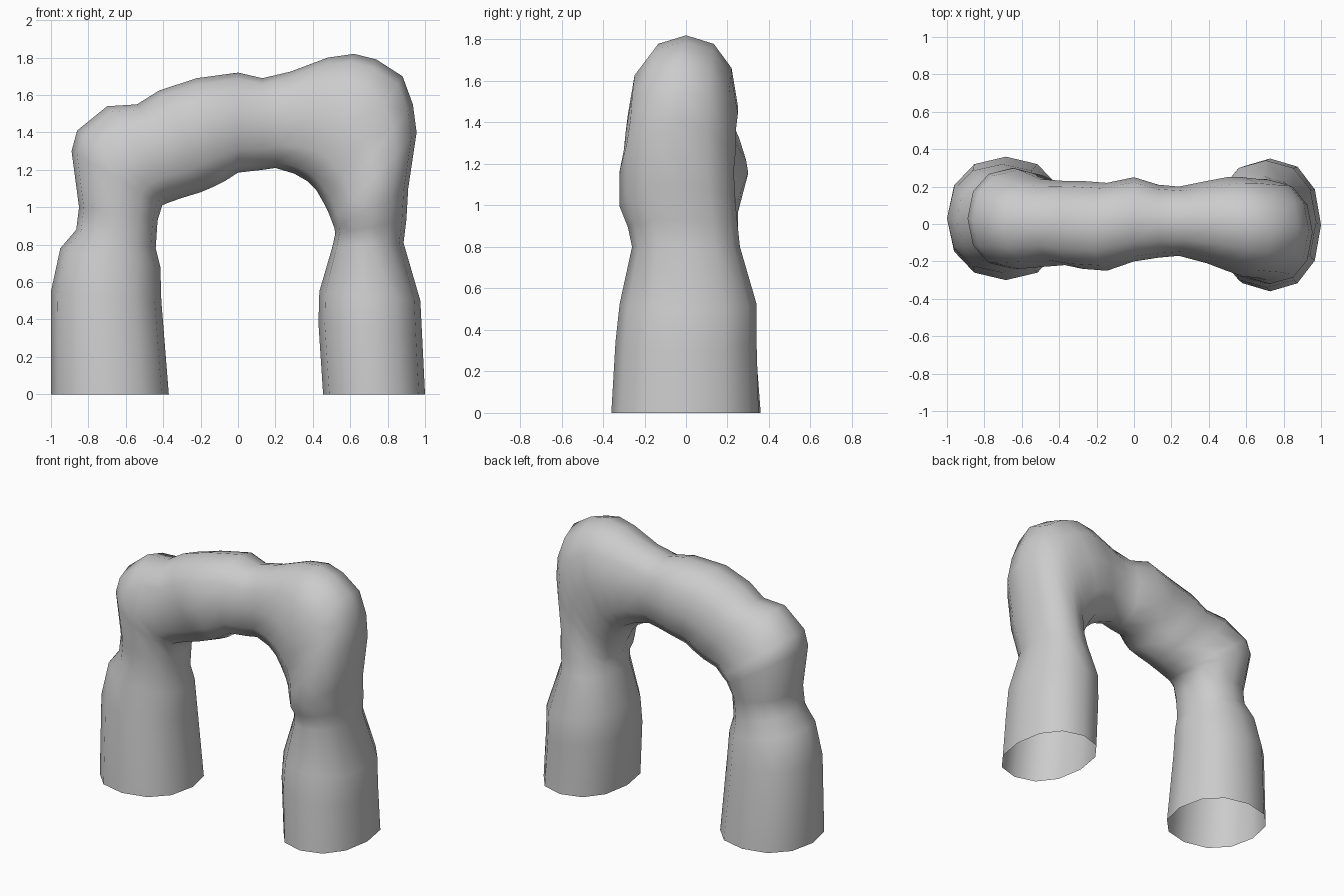
import bpy, bmesh, math
from mathutils import Vector

stone = bpy.data.materials.new("grey stone")
stone.diffuse_color = (0.6, 0.6, 0.6, 1)

SIDES = 12
# Cross-sections along the arch: outer x, outer z, inner x, inner z, front y, back y
LEFT_LEG = [
    (-1.0, 0, -.37, 0, -.30, .36), (-1.0, .55, -.41, .50, -.26, .32),
    (-.95, .78, -.415, .68, -.23, .28), (-.865, .88, -.44, .78, -.22, .25),
    (-.85, 1.0, -.43, .93, -.22, .25),
]
SPAN = [
    (-.89, 1.30, -.405, 1.01, -.24, .30), (-.86, 1.41, -.37, 1.025, -.24, .29),
    (-.70, 1.54, -.30, 1.05, -.23, .24), (-.54, 1.55, -.20, 1.08, -.22, .23),
    (-.42, 1.625, -.13, 1.11, -.24, .23), (-.22, 1.69, -.07, 1.14, -.25, .22),
    (0, 1.72, 0, 1.185, -.20, .25), (.13, 1.69, .13, 1.20, -.18, .21),
    (.28, 1.725, .20, 1.21, -.17, .20), (.48, 1.80, .30, 1.18, -.21, .23),
    (.62, 1.82, .37, 1.14, -.25, .25), (.74, 1.79, .42, 1.09, -.28, .25),
    (.88, 1.70, .46, 1.02, -.29, .24),
]
RIGHT_LEG = [
    (.935, 1.55, .48, .98, -.30, .24), (.955, 1.40, .50, .93, -.32, .23),
    (.91, 1.10, .515, .89, -.32, .24), (.90, .93, .52, .86, -.28, .25),
    (.885, .81, .505, .79, -.26, .26), (.975, .50, .435, .55, -.32, .34),
    (.985, .30, .43, .38, -.34, .34), (1.0, 0, .455, 0, -.36, .35),
]


def add_ring(bm, ox, oz, ix, iz, front, back):
    """One slightly squared oval ring between the outer and inner outline."""
    mid = Vector(((ox + ix) / 2, (front + back) / 2, (oz + iz) / 2))
    out = Vector(((ox - ix) / 2, 0, (oz - iz) / 2))
    ring = []
    for k in range(SIDES):
        a = 2 * math.pi * k / SIDES
        c, s = math.cos(a), math.sin(a)
        c = math.copysign(abs(c) ** .9, c)
        s = math.copysign(abs(s) ** .9, s)
        ring.append(bm.verts.new(mid + out * c + Vector((0, s * (back - front) / 2, 0))))
    return ring


# Rock arch: open tube swept from one foot to the other
bm = bmesh.new()
rings = [add_ring(bm, *r) for r in LEFT_LEG + SPAN + RIGHT_LEG]
for a, b in zip(rings, rings[1:]):
    for k in range(SIDES):
        n = (k + 1) % SIDES
        bm.faces.new((a[k], a[n], b[n], b[k]))
bmesh.ops.recalc_face_normals(bm, faces=bm.faces)
for f in bm.faces:
    f.smooth = True
mesh = bpy.data.meshes.new("rock_arch")
bm.to_mesh(mesh)
bm.free()
mesh.materials.append(stone)
arch = bpy.data.objects.new("rock_arch", mesh)
bpy.context.collection.objects.link(arch)
